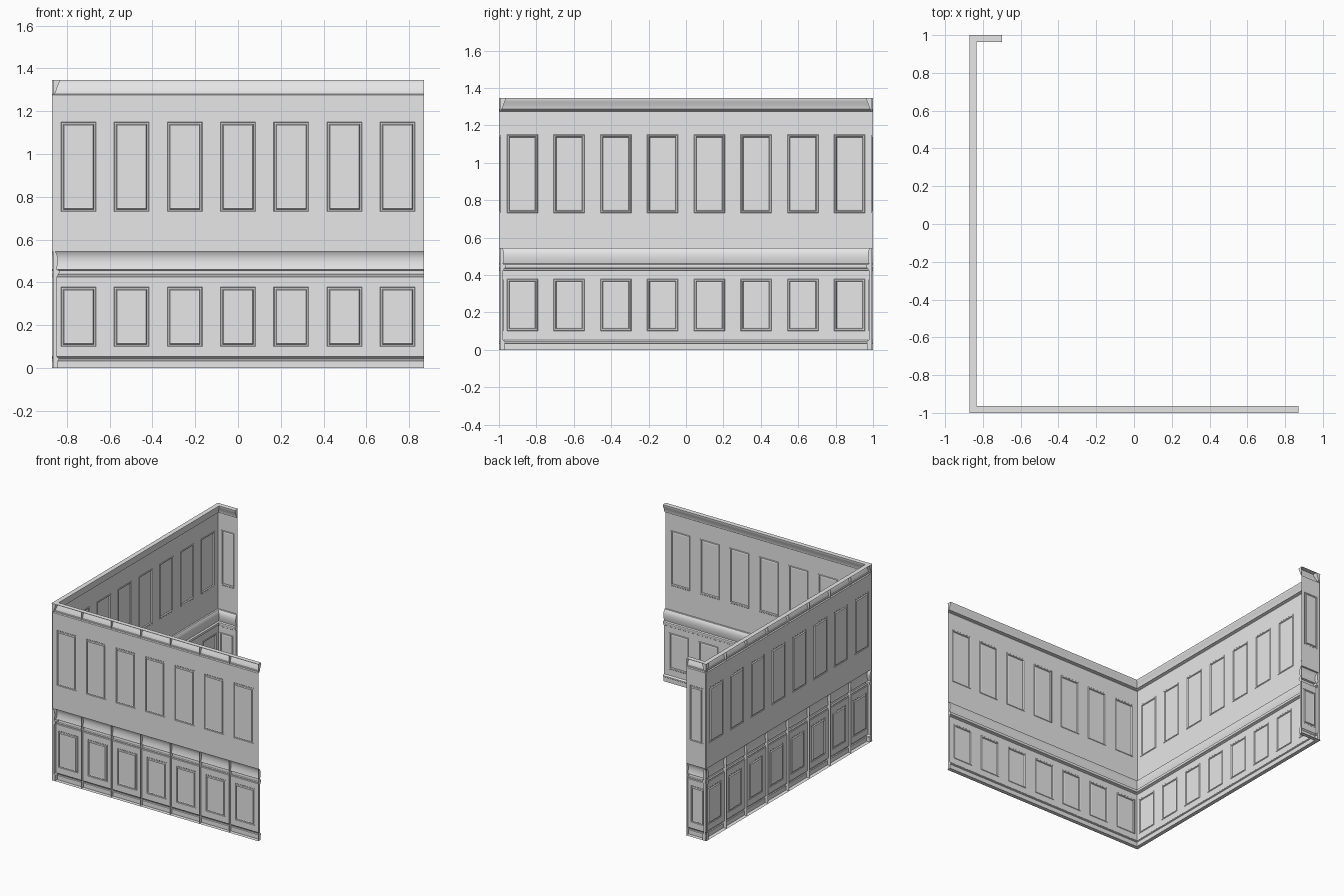
import bpy, bmesh
from mathutils import Vector

if "Cube" in bpy.data.objects:
    bpy.data.objects.remove(bpy.data.objects["Cube"])

paint = bpy.data.materials.new("grey_paint")
paint.diffuse_color = (0.8, 0.8, 0.8, 1)
paint.use_nodes = True
paint.node_tree.nodes["Principled BSDF"].inputs["Base Color"].default_value = paint.diffuse_color

HX, HY, TOP = 0.87, 1.0, 1.345
BACK, LOW = 0.005, 0.022      # depth of the upper sheet and the lower wainscot sheet
UP = Vector((0, 0, 1))

# Moulding cross-sections (depth into room, height), listed top to bottom
CROWN = [(0.0, TOP), (0.036, TOP), (0.036, 1.338), (0.031, 1.325), (0.025, 1.310),
         (0.020, 1.295), (0.019, 1.288), (0.014, 1.286), (0.013, 1.279), (BACK, 1.275)]
RAIL = [(BACK, 0.545), (0.016, 0.544), (0.024, 0.532), (0.028, 0.512), (0.028, 0.490),
        (0.024, 0.470), (0.022, 0.460), (0.034, 0.456), (0.036, 0.447), (0.033, 0.438),
        (0.026, 0.434), (0.026, 0.427), (LOW, 0.424)]
BASE = [(LOW, 0.053), (0.027, 0.050), (0.033, 0.044), (0.034, 0.037),
        (0.029, 0.033), (0.029, 0.0), (0.0, 0.0)]


class Wall:
    """Local frame: u along the wall, d into the room, z up."""

    def __init__(self, name, origin, normal, length, count):
        self.name = name
        self.o, self.n = Vector(origin), Vector(normal)
        self.u = UP.cross(self.n)
        self.stops = [length * i / count for i in range(count + 1)]

    def pt(self, u, d, z):
        return self.o + self.u * u + self.n * d + UP * z

    def make(self, part, polys, smooth):
        bm = bmesh.new()
        for poly in polys:
            bm.faces.new([bm.verts.new(self.pt(*p)) for p in poly])
        bmesh.ops.remove_doubles(bm, verts=bm.verts, dist=0.0001)
        me = bpy.data.meshes.new(self.name + part)
        bm.to_mesh(me)
        bm.free()
        me.materials.append(paint)
        ob = bpy.data.objects.new(self.name + part, me)
        bpy.context.collection.objects.link(ob)
        if smooth:
            bpy.ops.object.select_all(action='DESELECT')
            ob.select_set(True)
            bpy.context.view_layer.objects.active = ob
            bpy.ops.object.shade_smooth_by_angle(angle=0.6)

    def segments(self):
        return zip(self.stops, self.stops[1:])

    def moulding(self, part, prof):
        polys = []
        for a, b in self.segments():
            for (d0, z0), (d1, z1) in zip(prof, prof[1:]):
                polys.append([(a, d0, z0), (a, d1, z1), (b, d1, z1), (b, d0, z0)])
        self.make(part, polys, True)

    def ribs(self, part, outline):
        # end cap at every segment joint, visible from the hollow back
        self.make(part, [[(u, d, z) for d, z in outline] for u in self.stops], False)

    def panels(self, part, depth, z0, z1, p0, p1):
        # nested rectangles: sheet, sloped frame, groove, raised field
        polys = []
        for a, b in self.segments():
            mid, half = (a + b) / 2, (b - a) * 0.33
            rings = [(a, b, z0, z1, depth)]
            for inset, dd in ((0, 0), (0.003, 0.003), (0.010, 0.002),
                              (0.014, -0.005), (0.019, -0.004)):
                rings.append((mid - half + inset, mid + half - inset,
                              p0 + inset, p1 - inset, depth + dd))
            rects = [[(l, d, s), (r, d, s), (r, d, t), (l, d, t)] for l, r, s, t, d in rings]
            for o, i in zip(rects, rects[1:]):
                for k in range(4):
                    m = (k + 1) % 4
                    polys.append([o[k], o[m], i[m], i[k]])
            polys.append(rects[-1])
        self.make(part, polys, False)


for wall in (Wall("front_wall", (HX, -HY, 0), (0, 1, 0), 2 * HX, 7),
             Wall("side_wall", (-HX, -HY, 0), (1, 0, 0), 2 * HY, 8),
             Wall("back_return", (-HX, HY, 0), (0, -1, 0), 0.17, 1)):
    wall.panels("_upper_panels", BACK, 0.545, 1.275, 0.73, 1.15)
    wall.panels("_lower_panels", LOW, 0.053, 0.424, 0.10, 0.378)
    wall.moulding("_crown", CROWN)
    wall.moulding("_chair_rail", RAIL)
    wall.moulding("_baseboard", BASE)
    wall.ribs("_crown_ribs", CROWN[1:] + [(BACK, TOP)])
    wall.ribs("_wainscot_ribs", RAIL + BASE[:-1] + [(BACK, 0.0)])
